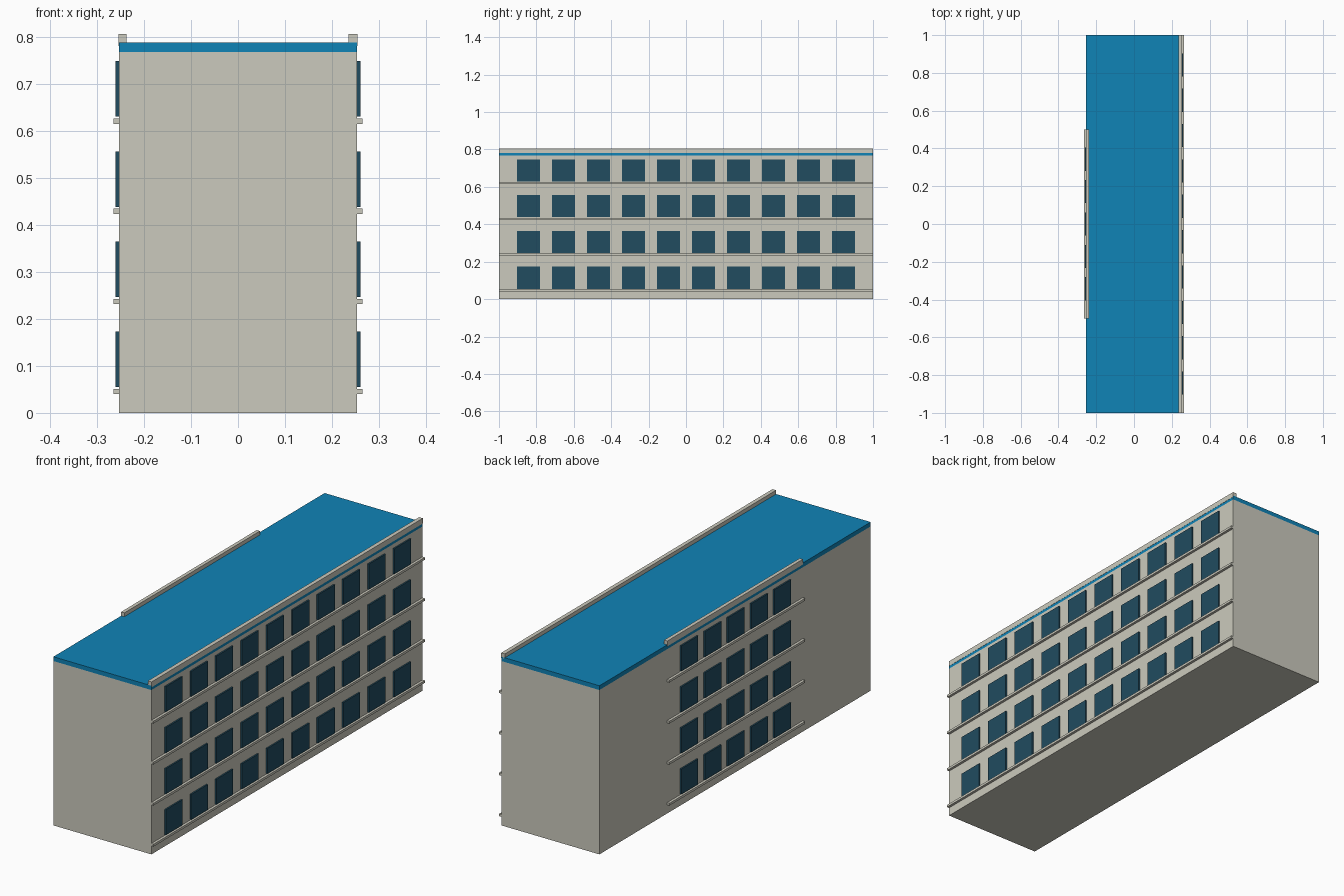
import bpy

cube = bpy.data.objects.get("Cube")
if cube:
    bpy.data.objects.remove(cube, do_unlink=True)


def material(name, rgb):
    m = bpy.data.materials.new(name)
    m.use_nodes = True
    m.diffuse_color = (*rgb, 1)
    m.node_tree.nodes["Principled BSDF"].inputs["Base Color"].default_value = (*rgb, 1)
    return m


plaster = material("beige plaster", (0.60, 0.59, 0.51))
roof_blue = material("blue roof", (0.005, 0.228, 0.47))
glass = material("dark blue glass", (0.015, 0.072, 0.117))


def box(name, mat, x, y, z):
    """Box spanning the given (min, max) ranges."""
    spans = (x, y, z)
    bpy.ops.mesh.primitive_cube_add(size=1, location=[(a + b) / 2 for a, b in spans])
    ob = bpy.context.object
    ob.name = name
    ob.scale = [abs(b - a) for a, b in spans]
    bpy.ops.object.transform_apply(location=False, rotation=False, scale=True)
    ob.data.materials.append(mat)
    return ob


WALL = 0.253       # half depth of the block
STOREY = 0.1915    # floor to floor
WIN = 0.0615       # half window width

# Main block and flat roof slab
box("building_body", plaster, (-WALL, WALL), (-1, 1), (0, 0.767))
box("roof_slab", roof_blue, (-WALL, WALL), (-1, 1), (0.767, 0.787))

# Each facade: name, side, half length, window columns, column spacing, parapet depth
facades = (("left", 1, 1.0, 10, 0.1872, 0.018),
           ("right", -1, 0.5, 5, 0.1715, 0.016))

for name, side, half, columns, pitch, depth in facades:
    # Parapet along the roof edge, just proud of the slab
    box(name + "_parapet", plaster, (side * (WALL - depth), side * (WALL + 0.0008)),
        (-half, half), (0.78, 0.805))
    for floor in range(4):
        base = floor * STOREY
        # Sill ledge running under the row of windows
        box(f"{name}_ledge_{floor + 1}", plaster, (side * WALL, side * (WALL + 0.012)),
            (-half, half), (base + 0.040, base + 0.051))
        # Window panes
        for col in range(columns):
            y = (col - (columns - 1) / 2) * pitch
            box(f"{name}_window_{floor + 1}_{col + 1}", glass,
                (side * (WALL - 0.001), side * (WALL + 0.007)),
                (y - WIN, y + WIN), (base + 0.055, base + 0.173))
